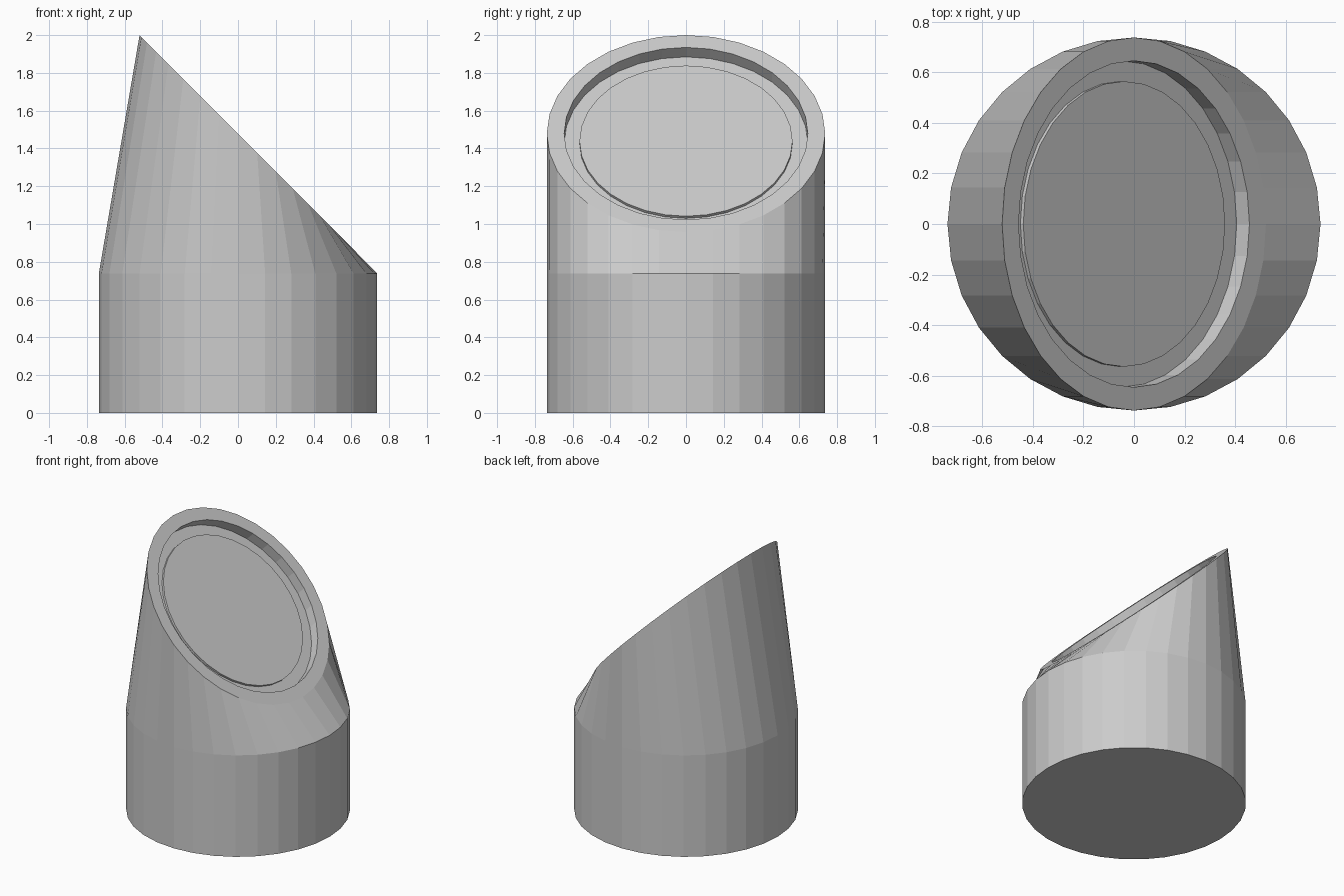
import bpy, bmesh
from math import cos, sin, pi
from mathutils import Matrix, Vector

if "Cube" in bpy.data.objects:
    bpy.data.objects.remove(bpy.data.objects["Cube"])

SIDES = 32
R = 0.737
C = 2.0 - R * cos(pi / 4)            # height of the slanted face centre
TILT = Matrix.Translation((0, 0, C)) @ Matrix.Rotation(pi / 4, 4, 'Y')


def flat(r, z):
    return [Vector((r * cos(2 * pi * i / SIDES), r * sin(2 * pi * i / SIDES), z))
            for i in range(SIDES)]


def slanted(r, depth):
    return [TILT @ p for p in flat(r, -depth)]


def loft(name, rings):
    """Skin a stack of rings and cap both ends."""
    bm = bmesh.new()
    loops = [[bm.verts.new(p) for p in ring] for ring in rings]
    for a, b in zip(loops, loops[1:]):
        for i in range(SIDES):
            j = (i + 1) % SIDES
            bm.faces.new((a[i], a[j], b[j], b[i]))
    bm.faces.new(loops[0][::-1])
    bm.faces.new(loops[-1])
    mesh = bpy.data.meshes.new(name)
    bm.to_mesh(mesh)
    bm.free()
    obj = bpy.data.objects.new(name, mesh)
    bpy.context.collection.objects.link(obj)
    return obj


# Round base turning into a 45 degree face with a recessed centre and raised disc
loft("slanted_housing", [
    flat(R, 0), flat(R, R),
    slanted(R, 0), slanted(0.645, 0),
    slanted(0.645, 0.071), slanted(0.564, 0.071),
    slanted(0.564, 0.055),
])
